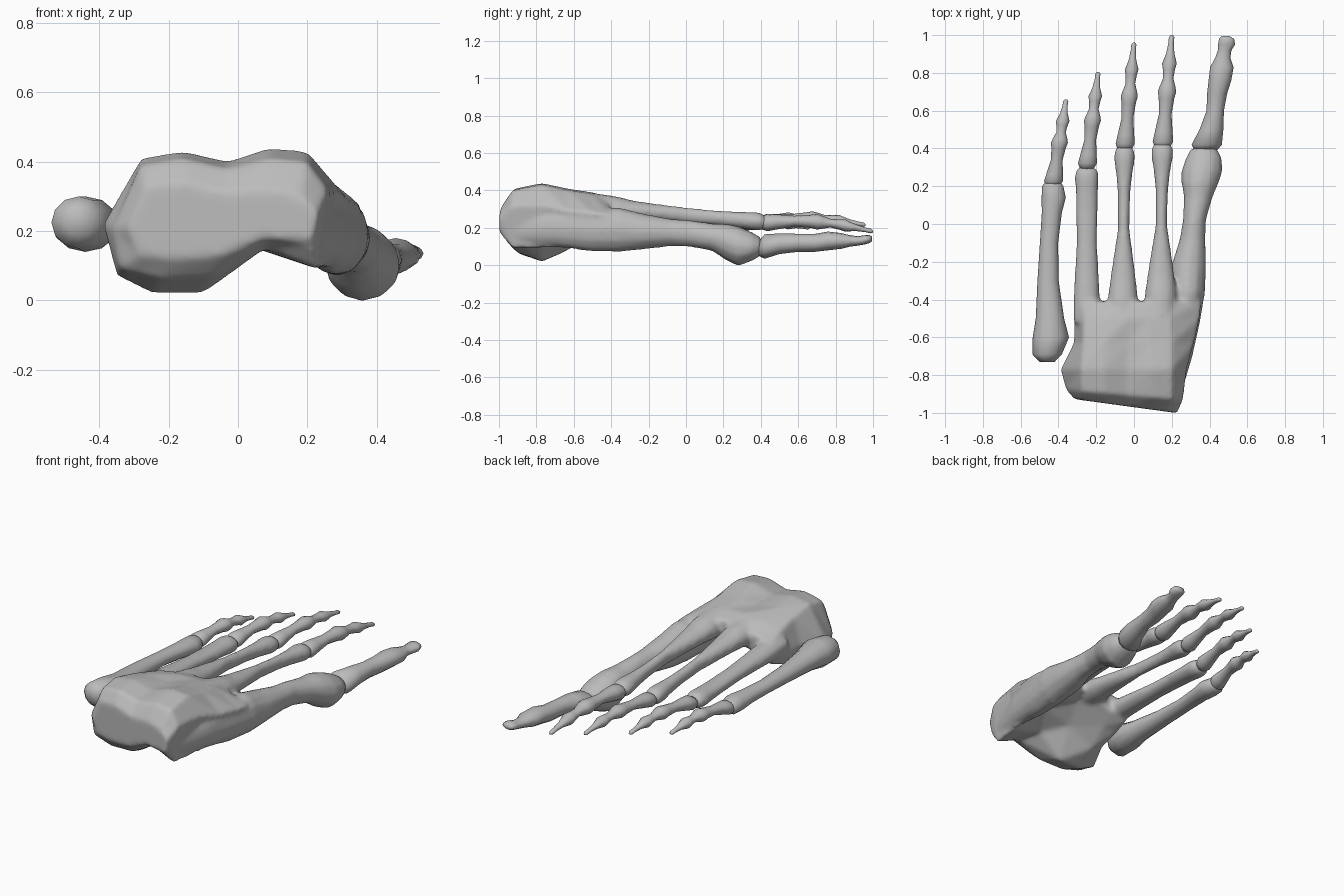
import bpy
import bmesh
from math import sin, cos, pi
from mathutils import Vector

default_cube = bpy.data.objects.get("Cube")
if default_cube:
    bpy.data.objects.remove(default_cube, do_unlink=True)

bone_grey = bpy.data.materials.new("bone grey")
bone_grey.use_nodes = True
bone_colour = (0.5, 0.5, 0.5, 1)
bone_grey.diffuse_color = bone_colour
bone_grey.node_tree.nodes["Principled BSDF"].inputs["Base Color"].default_value = bone_colour


def skin(bm, rings):
    """Bridge equal rings of points into a closed solid."""
    loops = [[bm.verts.new(point) for point in ring] for ring in rings]
    count = len(loops[0])
    for lower, upper in zip(loops, loops[1:]):
        for i in range(count):
            j = (i + 1) % count
            bm.faces.new((lower[i], lower[j], upper[j], upper[i]))
    bm.faces.new(loops[0][::-1])
    bm.faces.new(loops[-1])


def oval(centre, wide, tall, sides=12):
    """Upright elliptical ring, facing along the foot."""
    angles = [2 * pi * i / sides for i in range(sides)]
    return [centre + Vector((wide * cos(a), 0, tall * sin(a))) for a in angles]


def hundredths(*values):
    return Vector(values) / 100


def stations(rows):
    """Rows of x, y, z, half width, half height in hundredths."""
    return [oval(hundredths(x, y, z), wide / 100, tall / 100)
            for x, y, z, wide, tall in rows]


def shaft(start, end, profile, arch=0.0):
    """Rings along a gently arched line; profile rows are t, half width, half height."""
    rings = []
    for t, wide, tall in profile:
        centre = start.lerp(end, t)
        centre.z += arch * sin(pi * t)
        rings.append(oval(centre, wide, tall))
    return rings


def metatarsal(start, end, base, waist, head):
    """Flared base, slim waist and knobbed head."""
    base, waist, head = base / 100, waist / 100, head / 100
    profile = [(0, base, base * 0.9), (0.13, base, base * 0.8),
               (0.22, base * 0.8 + waist * 0.2, 0.053),
               (0.34, (base + waist) / 2, 0.047), (0.52, waist, 0.042),
               (0.72, waist * 1.08, 0.04), (0.84, (waist + head) / 2, 0.044),
               (0.93, head, 0.05), (0.97, head * 0.95, 0.047), (1, head * 0.7, 0.03)]
    return shaft(start, end, profile)


def toe(start, end, radius):
    """Three tapering phalanges in one chain."""
    knuckles = [(0, 0.7), (0.06, 1), (0.14, 0.88), (0.3, 0.62), (0.44, 0.76),
                (0.5, 0.9), (0.55, 0.76), (0.62, 0.5), (0.7, 0.6), (0.75, 0.72),
                (0.84, 0.4), (0.93, 0.27), (0.98, 0.27), (1, 0.12)]
    return shaft(start, end, [(t, f * radius, f * radius * 0.85) for t, f in knuckles], 0.03)


def make_object(name, solids, blend=False):
    bm = bmesh.new()
    for rings in solids:
        skin(bm, rings)
    bmesh.ops.recalc_face_normals(bm, faces=bm.faces)
    mesh = bpy.data.meshes.new(name)
    bm.to_mesh(mesh)
    bm.free()
    mesh.materials.append(bone_grey)
    obj = bpy.data.objects.new(name, mesh)
    bpy.context.collection.objects.link(obj)
    mesh.shade_smooth()
    if blend:
        # Fuse the overlapping solids and soften the joins
        remesh = obj.modifiers.new("fuse", 'REMESH')
        remesh.mode = 'VOXEL'
        remesh.voxel_size = 0.012
        remesh.use_smooth_shade = True
        soften = obj.modifiers.new("soften", 'SMOOTH')
        soften.factor = 0.5
        soften.iterations = 9
    return obj


# Ankle block: sections from heel side to toes, x and z in hundredths,
# running keel, outer side, top, inner side, arch
sections = {
    -0.97: [(-19, 12), (-28, 13), (-32, 21), (-27, 33), (-15, 34), (-3, 31),
            (9, 32), (18, 30), (23, 25), (21, 17), (7, 18), (-5, 13)],
    -0.91: [(-22, 6), (-34, 9), (-36, 21), (-28, 39), (-16, 41), (-3, 38),
            (9, 41), (20, 40), (26, 32), (23, 9), (8, 15), (-7, 7)],
    -0.77: [(-25, 2), (-35, 7), (-39, 22), (-28, 41), (-16, 43), (-3, 40),
            (9, 44), (20, 43), (28, 32), (25, 9), (5, 15), (-10, 2)],
    -0.63: [(-22, 8), (-29, 11), (-32, 22), (-27, 38), (-16, 41), (-3, 39),
            (8, 41), (20, 40), (32, 29), (26, 9), (14, 21), (-5, 17)],
    -0.5: [(-20, 16), (-29, 15), (-32, 22), (-27, 34), (-16, 38), (-3, 39),
           (8, 39), (19, 38), (35, 28), (29, 7), (18, 20), (0, 25)],
    -0.41: [(-18, 21), (-28, 18), (-31, 24), (-27, 31), (-16, 33), (-3, 36),
            (8, 36), (18, 35), (36, 27), (30, 7), (20, 21), (0, 28)],
}
# The heel end is slanted, so its inner side reaches furthest
ankle = [[Vector((x / 100, y - x / 100 * max(0, -y - 0.8) * 0.8, z / 100))
          for x, z in points] for y, points in sections.items()]

# Stout inner metatarsal, rooted inside the ankle block
big_metatarsal = stations([
    (22, -90, 19, 3, 7), (25, -70, 20, 6, 10), (27, -52, 19, 8, 11.5),
    (28.5, -36, 19, 9.2, 12), (29, -22, 18, 9.3, 9.5), (31, -8, 17.5, 6.9, 7.4),
    (32, 2, 17, 6.2, 7.2), (34, 14, 15, 7.6, 7.4), (35, 22, 12.2, 10, 10),
    (36, 28, 10.2, 11, 10.7), (37, 35, 10, 9.6, 7.9), (37, 40, 10, 7, 5)])

# Slender metatarsals that grow out of the ankle block
second = metatarsal(hundredths(14, -48, 31), hundredths(15, 43, 23), 8.4, 3.1, 6)
third = metatarsal(hundredths(-6, -50, 31), hundredths(-5, 41, 23), 8, 3.1, 5.7)
fourth = metatarsal(hundredths(-25, -52, 26), hundredths(-25, 30, 22), 7.2, 5.5, 6.5)
make_object("midfoot", [ankle, big_metatarsal, second, third, fourth], blend=True)

# Separate outer metatarsal
outer_metatarsal = stations([
    (-46, -73, 23, 4, 4), (-46, -69, 22.5, 7.8, 7.5), (-44, -60, 22, 9.6, 8),
    (-44.5, -50, 22, 7.5, 6), (-45.5, -30, 22, 5.6, 4.6),
    (-45, -10, 21.5, 4.8, 3.9), (-43.5, 6, 21, 5.3, 4.3), (-42.5, 14, 20.5, 6.4, 5),
    (-43, 20, 20.5, 5.6, 4.5), (-43, 23, 20.5, 3.5, 3)])
make_object("outer_metatarsal", [outer_metatarsal])

# Big toe
big_toe = stations([
    (38, 39, 9, 6, 4), (38.5, 42, 10, 8, 6.5), (41, 50, 11.5, 6.3, 5.5),
    (43, 60, 12, 4.6, 4.8), (44, 69, 12, 5.3, 4.8), (45.5, 76, 13, 6, 5),
    (46.5, 83, 13, 6.2, 4.2), (47, 88, 13, 4, 3), (48, 92, 13, 3.6, 2.5),
    (49, 95, 13.5, 4.5, 2.5), (49, 98, 14, 4, 2.2), (48.5, 99.5, 14, 2, 1.2)])
make_object("big_toe", [big_toe])

# Four small toes
for name, start, end, radius in [
        ("second_toe", (15, 40, 22.5), (20, 100, 18), 0.054),
        ("third_toe", (-5, 39, 22.5), (0, 96, 21.5), 0.05),
        ("fourth_toe", (-25, 29, 22), (-19, 80.5, 21), 0.05),
        ("fifth_toe", (-43, 20, 20.5), (-36, 66, 20), 0.05)]:
    make_object(name, [toe(hundredths(*start), hundredths(*end), radius)])
